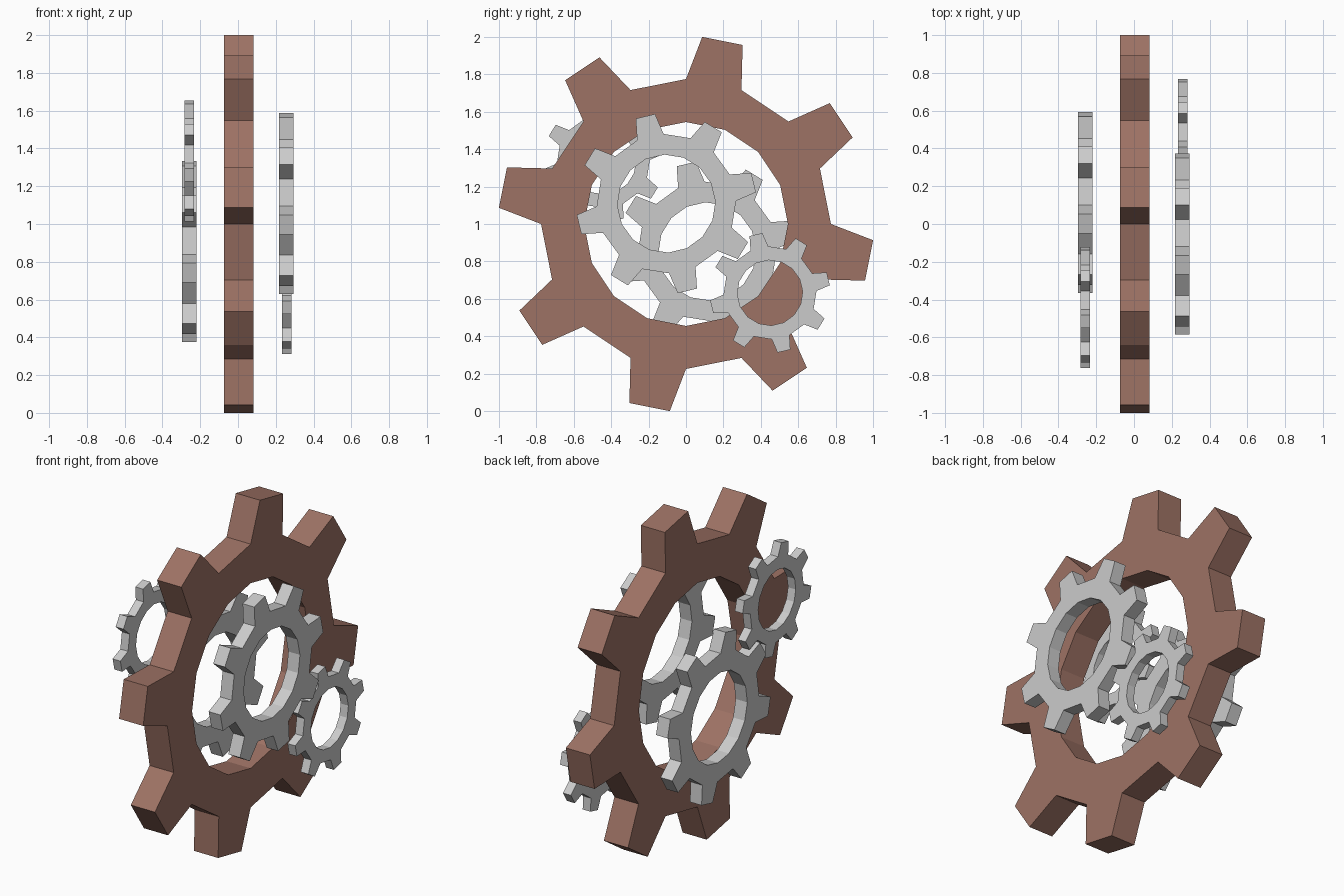
import bpy, bmesh
from math import sin, cos, radians

if "Cube" in bpy.data.objects:
    bpy.data.objects.remove(bpy.data.objects["Cube"])

TEETH = 8
THICK = 0.157          # proportions for a gear of unit tip radius
ROOT_R, HOLE_R = 0.775, 0.545
ROOT_HALF, TIP_HALF = 11.25, 6.3   # half tooth angles in degrees


def gear(name, x, y, z, scale, phase, mat=None):
    """Spur gear with its axis along x; phase is the angle of one tooth centre."""
    # outer profile and matching hole profile
    outer, inner = [], []
    for k in range(TEETH):
        c = phase + 360 / TEETH * k
        for off, r in ((-ROOT_HALF, ROOT_R), (-TIP_HALF, 1.004),
                       (TIP_HALF, 1.004), (ROOT_HALF, ROOT_R)):
            a = radians(c + off)
            outer.append((r * cos(a), r * sin(a)))
        for off in (-ROOT_HALF, ROOT_HALF):
            a = radians(c + off)
            inner.append((HOLE_R * cos(a), HOLE_R * sin(a)))

    bm = bmesh.new()
    h = THICK / 2
    o = [[bm.verts.new((s * h, *p)) for p in outer] for s in (-1, 1)]
    i = [[bm.verts.new((s * h, *p)) for p in inner] for s in (-1, 1)]
    n, m = len(outer), len(inner)

    # rim and hole walls
    for ring in (o, i):
        cnt = len(ring[0])
        for j in range(cnt):
            q = (j + 1) % cnt
            bm.faces.new((ring[0][j], ring[0][q], ring[1][q], ring[1][j]))
    # flat sides: the tooth, the body under it, and the gap
    for s in (0, 1):
        for k in range(TEETH):
            a, b, c, d = o[s][4 * k:4 * k + 4]
            e = o[s][(4 * k + 4) % n]
            p, q, r = i[s][2 * k], i[s][2 * k + 1], i[s][(2 * k + 2) % m]
            bm.faces.new((a, b, c, d))
            bm.faces.new((p, a, d, q))
            bm.faces.new((q, d, e, r))
    bmesh.ops.recalc_face_normals(bm, faces=bm.faces)

    me = bpy.data.meshes.new(name)
    bmesh.ops.scale(bm, vec=(scale,) * 3, verts=bm.verts)
    bm.to_mesh(me)
    bm.free()
    ob = bpy.data.objects.new(name, me)
    ob.location = (x, y, z)
    bpy.context.collection.objects.link(ob)
    if mat:
        me.materials.append(mat)
    return ob


brown = bpy.data.materials.new("brown")
brown.diffuse_color = (0.338, 0.168, 0.128, 1)
brown.use_nodes = True
brown.node_tree.nodes["Principled BSDF"].inputs["Base Color"].default_value = brown.diffuse_color

# large central gear
gear("main_gear", 0.004, 0, 1, 1.0, 78.75, brown)
# gear pair on the right side
gear("right_medium_gear", 0.256, -0.105, 1.109, 0.481, 103.5)
gear("right_small_gear", 0.257, 0.449, 0.632, 0.321, 103.5)
# gear pair on the left side
gear("left_medium_gear", -0.258, 0.114, 0.854, 0.481, 103.5)
gear("left_small_gear", -0.258, -0.442, 1.333, 0.321, 103.5)
